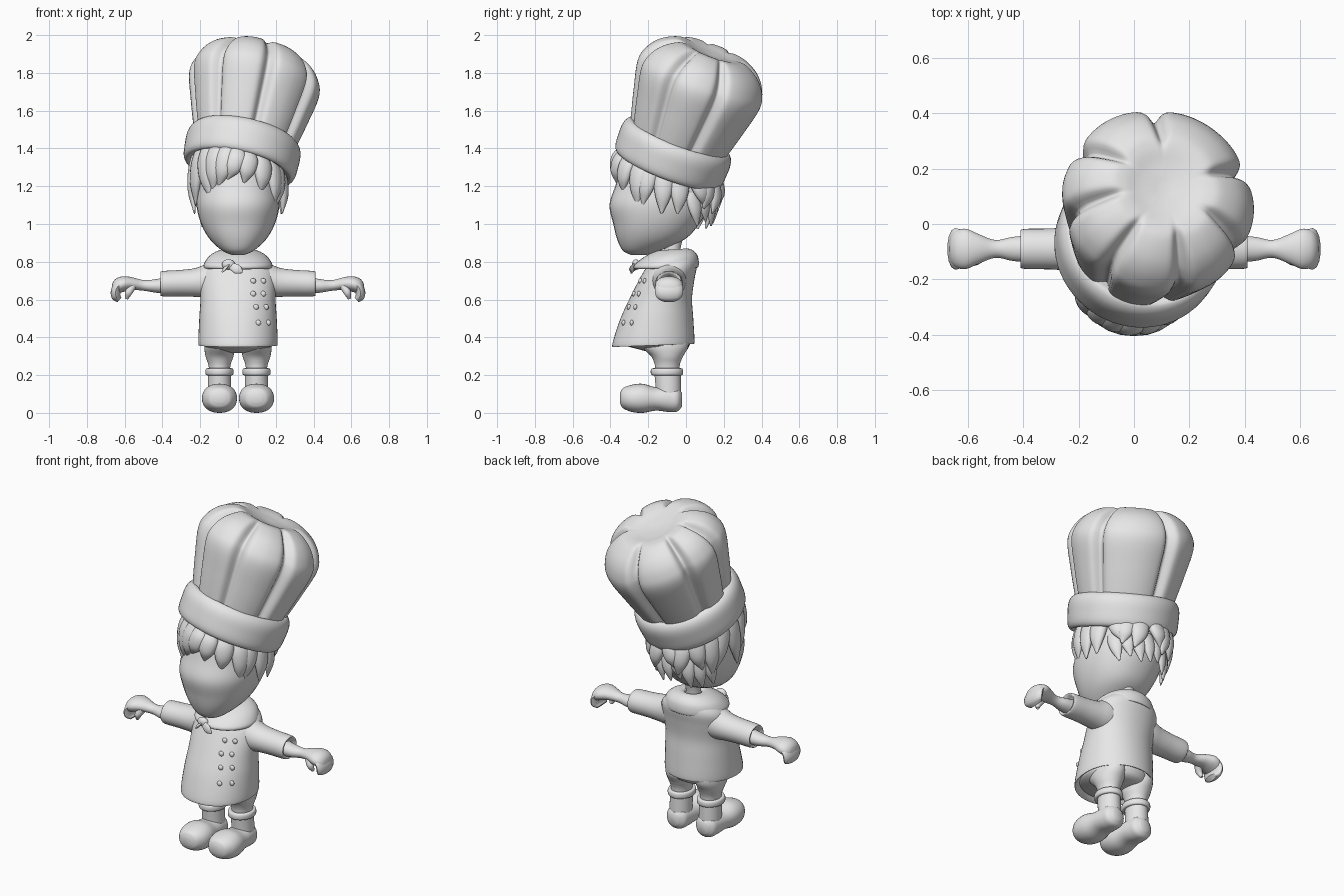
import bpy, bmesh, math, random
from mathutils import Vector
from mathutils.bvhtree import BVHTree

random.seed(4)
if "Cube" in bpy.data.objects:
    bpy.data.objects.remove(bpy.data.objects["Cube"], do_unlink=True)

clay = bpy.data.materials.new("plain grey")
clay.use_nodes = True
clay.diffuse_color = (0.8, 0.8, 0.8, 1)
clay.node_tree.nodes["Principled BSDF"].inputs["Base Color"].default_value = (0.8, 0.8, 0.8, 1)


def finish(name, bm, angle=50):
    bmesh.ops.recalc_face_normals(bm, faces=bm.faces)
    me = bpy.data.meshes.new(name)
    bm.to_mesh(me)
    bm.free()
    me.materials.append(clay)
    me.shade_smooth()
    me.set_sharp_from_angle(angle=math.radians(angle))
    ob = bpy.data.objects.new(name, me)
    bpy.context.scene.collection.objects.link(ob)
    return ob


def smooth_path(keys, sub):
    """Catmull-Rom interpolation of number tuples."""
    k = [Vector(p) for p in keys]
    k = [k[0] * 2 - k[1]] + k + [k[-1] * 2 - k[-2]]
    out = []
    for a, b, c, d in zip(k, k[1:], k[2:], k[3:]):
        for i in range(sub):
            t = i / sub
            out.append((b * 2 + (c - a) * t + (a * 2 - b * 5 + c * 4 - d) * t ** 2
                        + (b * 3 - a - c * 3 + d) * t ** 3) * 0.5)
    return out + [k[-2]]


def skin(name, rows, angle=50):
    """Closed skin over a list of point rings."""
    bm = bmesh.new()
    vs = [[bm.verts.new(p) for p in row] for row in rows]
    n = len(vs[0])
    for a, b in zip(vs, vs[1:]):
        for i in range(n):
            j = (i + 1) % n
            bm.faces.new((a[i], a[j], b[j], b[i]))
    bm.faces.new(vs[0])
    bm.faces.new(vs[-1])
    return finish(name, bm, angle)


def loft(name, rings, sides=32, sub=5, power=2.0):
    """Skin over rings given as (centre, half-axis u, half-axis v)."""
    rows = []
    for r in smooth_path([(*c, *u, *v) for c, u, v in rings], sub):
        c, u, v = Vector(r[0:3]), Vector(r[3:6]), Vector(r[6:9])
        row = []
        for i in range(sides):
            a = math.tau * i / sides
            ca, sa = math.cos(a), math.sin(a)
            row.append(c + u * math.copysign(abs(ca) ** (2 / power), ca)
                       + v * math.copysign(abs(sa) ** (2 / power), sa))
        rows.append(row)
    return skin(name, rows)


def body(name, secs, x=0, tilt=0, **kw):
    """Upright loft from (height, front, back, half width); tilt raises the back."""
    return loft(name, [((x, (f + b) / 2, z), (w, 0, 0), (0, (b - f) / 2, tilt))
                       for z, f, b, w in secs], **kw)


def limb(name, secs, s, y=-0.09, **kw):
    """Sideways loft from (x, height, half depth, half height)."""
    return loft(name, [((s * x, y, z), (0, d, 0), (0, 0, h)) for x, z, d, h in secs], **kw)


def ball(name, loc, r, scale=(1, 1, 1)):
    bm = bmesh.new()
    bmesh.ops.create_uvsphere(bm, u_segments=16, v_segments=10, radius=r)
    bmesh.ops.scale(bm, vec=scale, verts=bm.verts)
    ob = finish(name, bm)
    ob.location = loc
    return ob


def strand(name, pts, radii, side, flat=0.6, **kw):
    """Tapered, flattened strand following points; side is the wide direction."""
    rings = []
    for i, p in enumerate(pts):
        d = (pts[min(i + 1, len(pts) - 1)] - pts[max(i - 1, 0)]).normalized()
        u = (side - d * side.dot(d)).normalized()
        rings.append((p, u * radii[i], d.cross(u) * radii[i] * flat))
    return loft(name, rings, sides=14, sub=4, **kw)


# Head and neck
body("head", [(.835, -.29, -.21, .03), (.86, -.335, -.135, .085), (.92, -.365, -.005, .15),
              (1.0, -.385, .07, .195), (1.1, -.405, .13, .22), (1.2, -.375, .157, .215),
              (1.33, -.33, .14, .20), (1.43, -.24, .05, .12)], power=2.2)
body("neck", [(.80, -.12, -.02, .05), (.86, -.115, -.03, .042), (.95, -.11, -.01, .045)])

# Tilted hat frame
centre = Vector((.02, -.07, 1.37))
axis = Vector((.2, .35, .92)).normalized()
across = (Vector((1, 0, 0)) - axis * axis.x).normalized()
back = axis.cross(across)


def hat_point(h, r, a, sway=0):
    return centre + axis * h + across * (r * math.cos(a) - sway * h) + back * r * math.sin(a)


band = smooth_path([(-.05, .2), (-.08, .262), (-.085, .285), (-.06, .302), (0, .307),
                    (.05, .307), (.085, .296), (.105, .272), (.09, .24)], 3)
skin("hat_band", [[hat_point(h, r, math.tau * i / 64) for i in range(64)] for h, r in band])

# Puffed crown: grooves are pressed into a turned profile
grooves = [math.radians(g) for g in (192, 235, 284, 333, 21, 94, 150)]
crown = smooth_path([(.05, .262, .03), (.12, .284, .035), (.25, .319, .04), (.4, .353, .045),
                     (.48, .335, .05), (.545, .285, .05), (.587, .21, .03),
                     (.59, .155, .005), (.575, .09, 0), (.565, .02, 0)], 5)
rows = []
for h, r, depth in crown:
    row = []
    for i in range(180):
        a = math.tau * i / 180
        gap = min(abs((a - g + math.pi) % math.tau - math.pi) for g in grooves)
        dip = depth * (math.exp(-(gap / .085) ** 2) + .2 * math.exp(-(gap / .25) ** 2))
        top = max(0, min(1, (h - .42) / .15))
        row.append(hat_point(h - dip * top * .7, r - dip * (1 - .5 * top), a, .04))
    rows.append(row)
skin("hat_crown", rows, 80)


# Hair locks around the head, from under the band
def lock(name, deg, root, tip, out, width, lean):
    a = math.radians(deg)
    pts = []
    for t, k in ((0, .88), (.3, .98), (.65, 1.03), (1, 1.0)):
        b = a + lean * t * t
        pts.append(Vector((.22 * math.cos(b) * k * out, -.105 + .26 * math.sin(b) * k * out,
                           root + (tip - root) * t)))
    side = Vector((-math.sin(a), math.cos(a), 0))
    strand(name, pts, [width * .8, width, width * .75, .006], side)


for i in range(20):
    deg = 18 * i + random.uniform(-4, 4)
    a = math.radians(deg)
    x, y = .22 * math.cos(a), -.105 + .26 * math.sin(a)
    front = max(0, -math.sin(a))
    root = 1.34 - .38 * (y + .07) - .2 * x - .06 * front
    tip = 1.08 + .14 * front ** 2 + random.uniform(-.03, .03)
    lock("hair_lock", deg, root, tip, 1.07 - .05 * front, .055, random.uniform(-.25, .25))
for deg in range(35, 150, 16):
    lock("nape_lock", deg, 1.2, 1.0 + random.uniform(-.03, .03), .95, .045, .12)

# Jacket, collar and scarf
jacket = body("jacket", [(.40, -.33, .01, .17), (.362, -.375, .035, .20), (.372, -.39, .045, .21),
                         (.5, -.35, .038, .205), (.6, -.305, .032, .199), (.7, -.255, .045, .202),
                         (.77, -.215, .058, .192), (.82, -.17, .05, .14), (.85, -.13, .02, .07)],
              tilt=.008, power=2.1, sides=48)
body("collar", [(.79, -.22, .03, .14), (.765, -.265, .06, .175), (.785, -.275, .068, .182),
                (.825, -.23, .062, .158), (.853, -.18, .04, .118), (.865, -.145, .01, .075),
                (.86, -.125, -.015, .05), (.84, -.12, -.02, .04)], tilt=.005)
ball("scarf_knot", (-.05, -.265, .785), .035, (1, .6, .8))
for end, w in (((-.085, -.285, .745), .02), ((.025, -.29, .745), .025)):
    tail = [Vector((-.05, -.27, .785)), Vector((-.05, -.28, .785)).lerp(Vector(end), .6), Vector(end)]
    strand("scarf_tail", tail, [.015, w, .006], Vector((1, 0, 1)), .4)

surface = BVHTree.FromPolygons([v.co for v in jacket.data.vertices],
                               [p.vertices for p in jacket.data.polygons])
for z, x in ((.698, .08), (.63, .08), (.56, .095), (.477, .107)):
    for dx in (0, .053):
        hit = surface.ray_cast(Vector((x + dx, -1, z)), Vector((0, 1, 0)))[0]
        ball("jacket_button", hit, .015, (1, .7, 1))

# Trouser seat filling the jacket hem
body("trouser_seat", [(.41, -.33, .005, .17), (.375, -.365, .022, .19), (.355, -.32, .018, .178),
                      (.335, -.245, .005, .15), (.322, -.19, -.02, .11), (.316, -.14, -.06, .04)])

for s in (1, -1):
    # Arms
    limb("sleeve", [(.06, .71, .09, .10), (.15, .702, .09, .094), (.22, .691, .08, .077),
                    (.3, .687, .074, .07), (.395, .684, .072, .067), (.41, .684, .062, .058),
                    (.39, .684, .04, .04)], s)
    limb("hand", [(.37, .675, .05, .045), (.44, .672, .043, .035), (.5, .675, .032, .028),
                  (.56, .684, .053, .034), (.605, .682, .072, .041), (.64, .672, .068, .042),
                  (.66, .662, .05, .034), (.668, .655, .025, .018)], s)
    # Curled fingers and thumb
    curl = [Vector((s * px, -.09, z)) for px, z in ((.60, .685), (.636, .67), (.648, .64), (.644, .612), (.628, .598))]
    strand("fingers", curl, [.06, .073, .074, .066, .045], Vector((0, 1, 0)), .36)
    thumb = [Vector((s * px, y, z)) for px, y, z in ((.56, -.12, .67), (.58, -.132, .635), (.59, -.122, .605))]
    strand("thumb", thumb, [.022, .019, .009], Vector((0, 1, 0)), 1)

    # Legs and boots
    x = s * .098
    body("trouser_leg", [(.39, -.25, .015, .075), (.345, -.23, .01, .08), (.3, -.185, -.015, .074),
                         (.265, -.168, -.03, .062), (.235, -.163, -.035, .056),
                         (.2, -.16, -.035, .055)], x)
    body("boot_cuff", [(.2, -.16, -.04, .05), (.2, -.182, -.02, .07), (.217, -.187, -.015, .075),
                       (.235, -.182, -.02, .07), (.235, -.16, -.04, .05)], x, sub=3)
    body("boot_shaft", [(.05, -.16, -.025, .062), (.12, -.16, -.026, .062), (.21, -.167, -.028, .06)], x)
    loft("boot_foot", [((x, y, z), (w, 0, 0), (0, 0, h)) for y, z, w, h in (
        (-.35, .078, .03, .025), (-.335, .078, .062, .052), (-.29, .077, .088, .071),
        (-.23, .077, .092, .077), (-.16, .074, .078, .062), (-.09, .072, .07, .067),
        (-.045, .07, .062, .062), (-.02, .07, .03, .035))], power=2.2)
